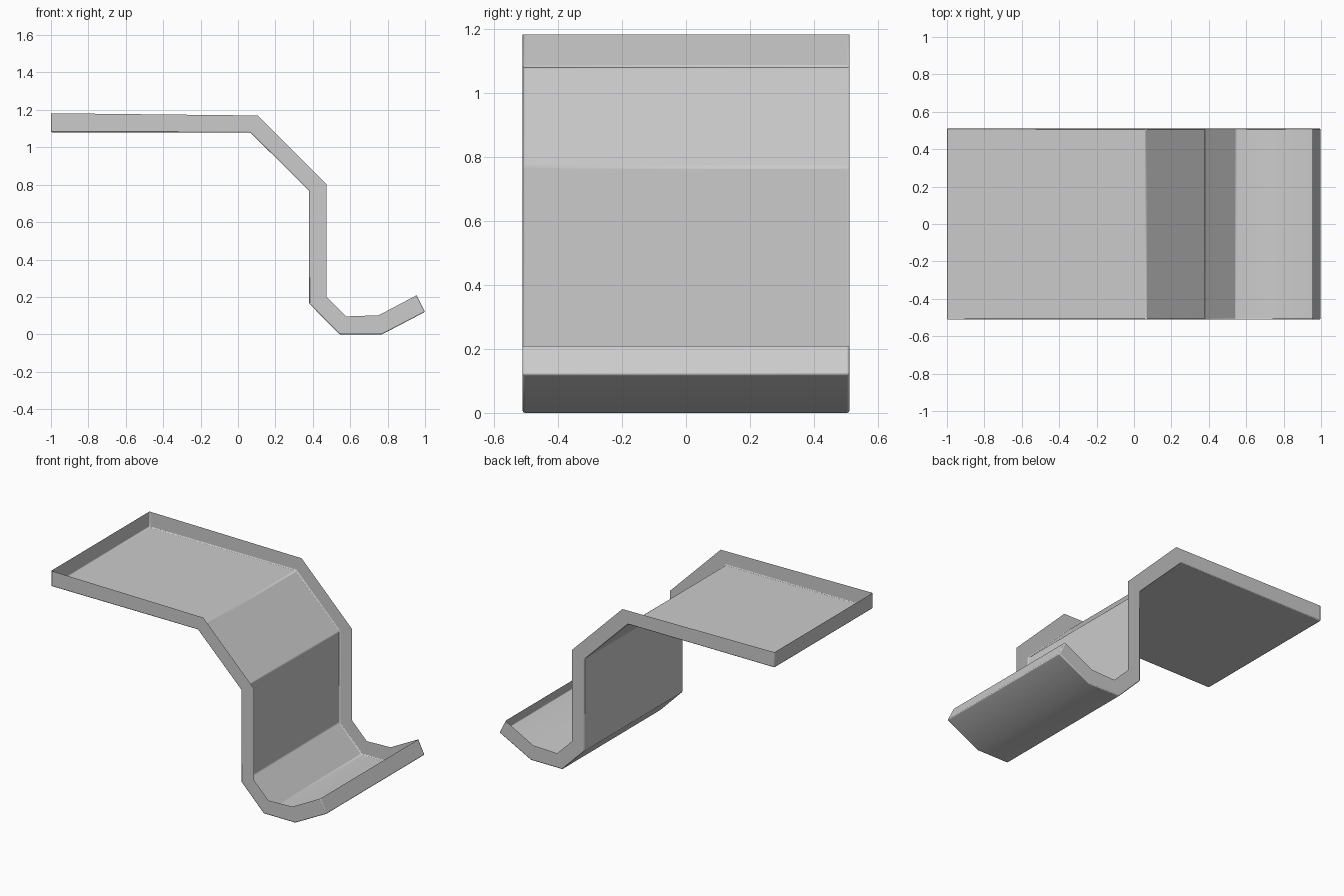
import bpy, bmesh, math

if "Cube" in bpy.data.objects:
    bpy.data.objects.remove(bpy.data.objects["Cube"])

HALF_WIDTH = 0.51
# Side outline: floor line and matching rim line (x, z)
FLOOR = [(-1, 1.08), (0.065, 1.08), (0.38, 0.768), (0.38, 0.165),
         (0.543, 0), (0.77, 0), (1, 0.12)]
RIM = [(-1, 1.182), (0.105, 1.17), (0.472, 0.803), (0.472, 0.203),
       (0.578, 0.096), (0.752, 0.102), (0.955, 0.209)]

bm = bmesh.new()


def line(points, y):
    return [bm.verts.new((x, y, z)) for x, z in points]


def strip(a, b):
    for i in range(len(a) - 1):
        bm.faces.new((a[i], a[i + 1], b[i + 1], b[i]))


# Folded floor and the two side walls
floor_l, floor_r = line(FLOOR, -HALF_WIDTH), line(FLOOR, HALF_WIDTH)
rim_l, rim_r = line(RIM, -HALF_WIDTH), line(RIM, HALF_WIDTH)
strip(rim_l, floor_l)
strip(floor_l, floor_r)
strip(floor_r, rim_r)

# End walls closing the tray
for i in (0, -1):
    bm.faces.new((rim_l[i], floor_l[i], floor_r[i], rim_r[i]))

bmesh.ops.recalc_face_normals(bm, faces=bm.faces)
floor_faces = [f for f in bm.faces if all(v in floor_l + floor_r for v in f.verts)]
# Outside of the sheet faces down and outward
if floor_faces[0].normal.z > 0:
    bmesh.ops.reverse_faces(bm, faces=bm.faces)

mesh = bpy.data.meshes.new("folded_tray")
bm.to_mesh(mesh)
bm.free()
tray = bpy.data.objects.new("folded_tray", mesh)
bpy.context.collection.objects.link(tray)

# Slightly rounded folds
bevel = tray.modifiers.new("soft_folds", 'BEVEL')
bevel.width = 0.006
bevel.segments = 2
bevel.limit_method = 'ANGLE'
bevel.angle_limit = math.radians(40)

bpy.context.view_layer.objects.active = tray
tray.select_set(True)
bpy.ops.object.shade_smooth_by_angle(angle=math.radians(30))
